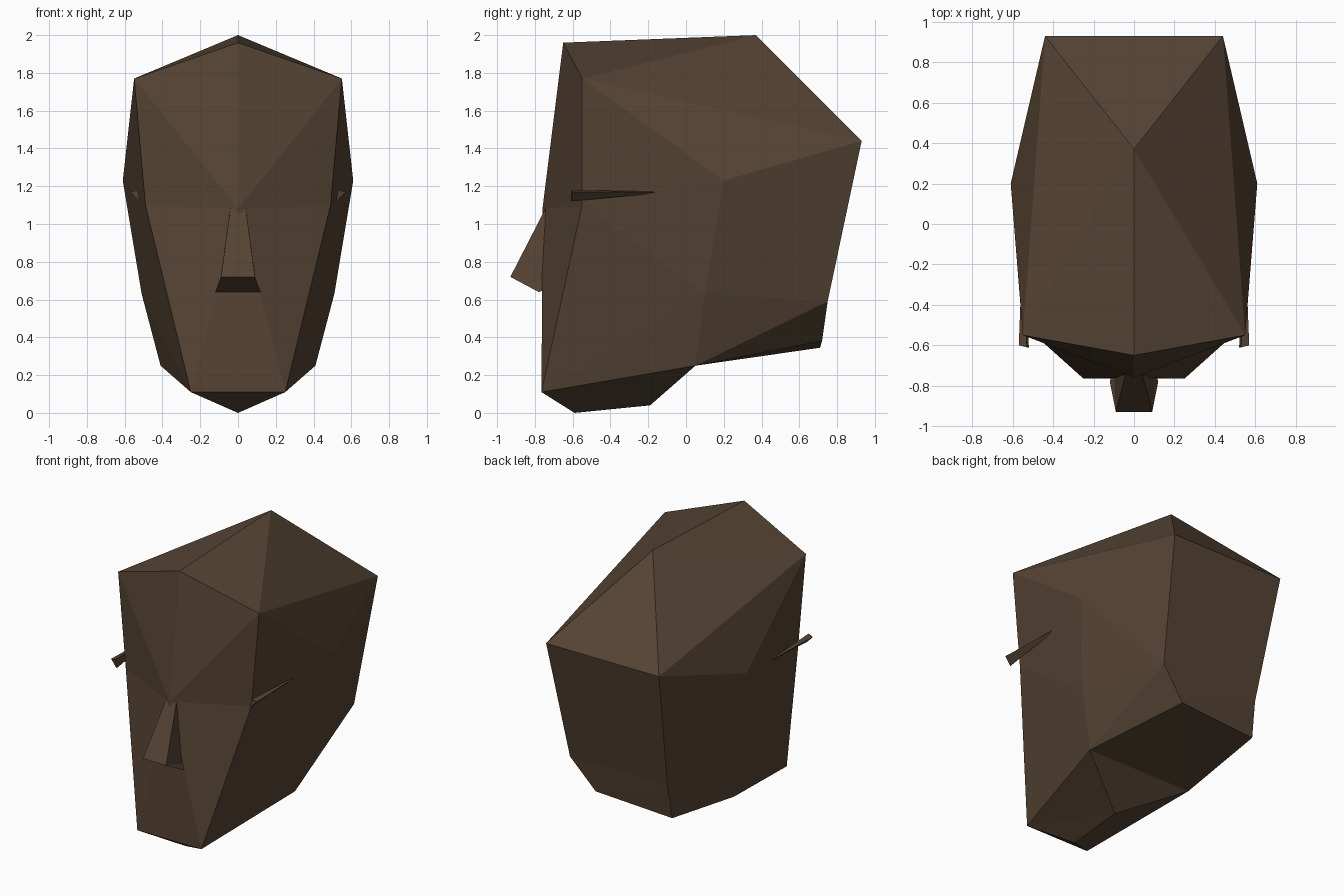
import bpy, bmesh

if "Cube" in bpy.data.objects:
    bpy.data.objects.remove(bpy.data.objects["Cube"])

brown = bpy.data.materials.new("dark brown")
brown.diffuse_color = (0.092, 0.057, 0.034, 1)
brown.use_nodes = True
brown.node_tree.nodes["Principled BSDF"].inputs["Base Color"].default_value = brown.diffuse_color


def build(name, points, faces, tweaks=None):
    """Mesh from named half points (x >= 0) and faces; capitals are +x, lower case the mirrored twin."""
    bm = bmesh.new()
    verts = {}
    for key, (x, y, z) in points.items():
        verts[key] = bm.verts.new((x, y, z))
        verts[key.lower()] = bm.verts.new((-x, y, z)) if x else verts[key]
    made = set()
    for face in faces.split():
        for f in (face, face.swapcase()[::-1]):
            corners = [verts[k] for k in f]
            if frozenset(corners) not in made:
                made.add(frozenset(corners))
                bm.faces.new(corners)
    for key, co in (tweaks or {}).items():
        verts[key].co = co
    bmesh.ops.triangulate(bm, faces=[f for f in bm.faces if len(f.verts) > 3])
    bmesh.ops.recalc_face_normals(bm, faces=bm.faces)
    mesh = bpy.data.meshes.new(name)
    bm.to_mesh(mesh)
    bm.free()
    mesh.materials.append(brown)
    obj = bpy.data.objects.new(name, mesh)
    bpy.context.collection.objects.link(obj)
    return obj


# Head: faceted skull, face, jaw and nape, with one cut nape corner on the right
head = {
    "T": (0, -0.65, 1.96), "P": (0, 0.37, 2.0),           # forehead top, crown
    "S": (0.55, -0.55, 1.77), "C": (0.44, 0.93, 1.44),    # temple, back corner
    "B": (0, -0.76, 1.08), "M": (0.49, -0.55, 1.10),      # brow centre, brow side
    "W": (0.61, 0.20, 1.23), "K": (0.51, 0.10, 0.63),     # widest point, cheek
    "J": (0.25, -0.765, 0.11), "N": (0.41, 0.05, 0.25),   # chin corner, jaw corner
    "G": (0, -0.59, 0), "H": (0, -0.19, 0.04),            # chin bottom, throat
    "L": (0.38, 0.75, 0.59), "D": (0.39, 0.71, 0.345),    # nape side, nape bottom
}
build("head", head,
      "TSP SCP PCc TBMS BJM BjJ SMW SWC WMK MJK KJN WKL WLC KNL NDL "
      "CLlc LDdl NndD NHn JHN JGH JjG",
      {"D": (0.2, 0.72, 0.38)})

# Nose: tapered wedge set on the face
build("nose", {"A": (0.04, -0.74, 1.09), "F": (0.09, -0.93, 0.72),
               "E": (0.12, -0.78, 0.64), "R": (0.10, -0.72, 0.66)},
      "AafF FfeE EerR RraA AFER")

# Brow slivers: thin spikes that sink into each side of the head
build("brow_slivers", {"A": (0.57, -0.60, 1.17), "E": (0.53, -0.61, 1.18),
                       "F": (0.52, -0.61, 1.12), "R": (0.55, -0.08, 1.17)},
      "AEF ARE ERF FRA")
